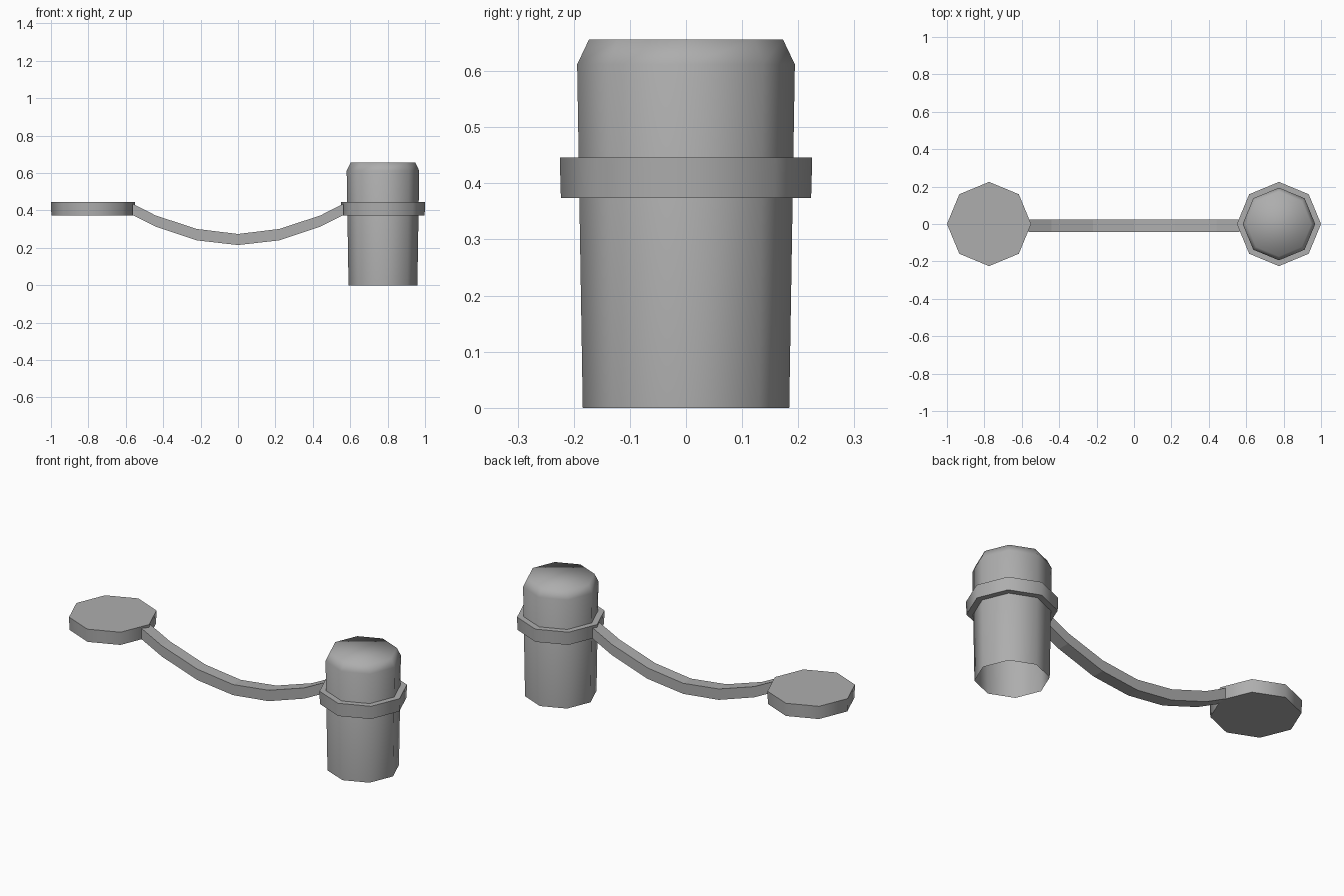
import bpy, bmesh, math

if "Cube" in bpy.data.objects:
    bpy.data.objects.remove(bpy.data.objects["Cube"])

SIDES = 8
CX = 0.775  # distance of each end from the middle

# darker grey shared by all parts
grey = bpy.data.materials.new("dark_grey")
grey.diffuse_color = (0.42, 0.42, 0.42, 1)
grey.use_nodes = True
grey.node_tree.nodes["Principled BSDF"].inputs["Base Color"].default_value = grey.diffuse_color

def make_object(name, bm, smooth_angle=None):
    bmesh.ops.recalc_face_normals(bm, faces=bm.faces[:])
    me = bpy.data.meshes.new(name)
    bm.to_mesh(me)
    bm.free()
    me.materials.append(grey)
    ob = bpy.data.objects.new(name, me)
    bpy.context.collection.objects.link(ob)
    if smooth_angle is not None:
        bpy.ops.object.select_all(action='DESELECT')
        ob.select_set(True)
        bpy.context.view_layer.objects.active = ob
        if smooth_angle >= 180:
            bpy.ops.object.shade_smooth()
        else:
            bpy.ops.object.shade_smooth_by_angle(angle=math.radians(smooth_angle))
    return ob

def bridge(bm, rings):
    for a, b in zip(rings, rings[1:]):
        n = len(a)
        for i in range(n):
            j = (i + 1) % n
            bm.faces.new((a[i], a[j], b[j], b[i]))

def lathe(name, cx, profile, cap_bottom, smooth_angle):
    bm = bmesh.new()
    rings = []
    for r, z in profile:
        angles = [2 * math.pi * i / SIDES for i in range(SIDES)]
        rings.append([bm.verts.new((cx + r * math.cos(a), r * math.sin(a), z)) for a in angles])
    bridge(bm, rings)
    bm.faces.new(rings[-1])
    if cap_bottom:
        bm.faces.new(rings[0])
    return make_object(name, bm, smooth_angle)

# post, open underneath, softly shaded over its bevelled top
lathe("post", CX, [(0.184, 0), (0.194, 0.612), (0.173, 0.656)], False, 180)

# collar around the post and matching disc at the free end
collar_profile = [(0.223, 0.374), (0.225, 0.446)]
lathe("post_collar", CX, collar_profile, True, 50)
lathe("end_disc", -CX, collar_profile, True, 50)

# sagging bar between the two: (x, bottom z, top z), mirrored about x = 0
half = [(0.0, 0.215, 0.274), (0.22, 0.24, 0.301), (0.44, 0.313, 0.373), (0.565, 0.376, 0.436)]
path = [(-x, b, t) for x, b, t in half[:0:-1]] + half
Y0, Y1 = -0.044, 0.025
bm = bmesh.new()
rings = [[bm.verts.new(p) for p in ((x, Y0, b), (x, Y1, b), (x, Y1, t), (x, Y0, t))]
         for x, b, t in path]
bridge(bm, rings)
bm.faces.new(rings[0])
bm.faces.new(rings[-1])
make_object("hanging_bar", bm)
